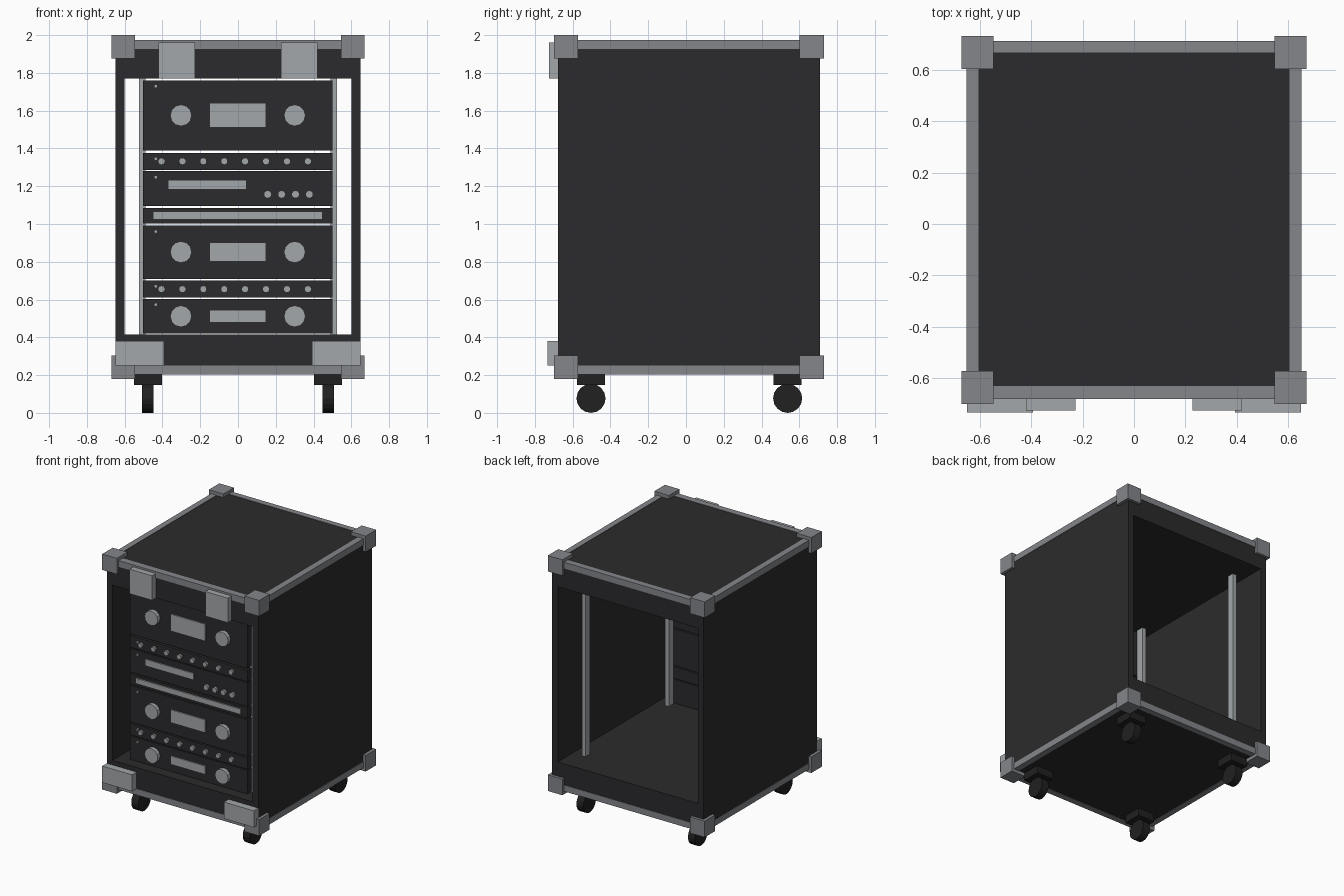
import bpy, math
from mathutils import Matrix

if "Cube" in bpy.data.objects:
    bpy.data.objects.remove(bpy.data.objects["Cube"])


def material(name, r, g, b):
    m = bpy.data.materials.new(name)
    m.diffuse_color = (r, g, b, 1)
    m.use_nodes = True
    m.node_tree.nodes["Principled BSDF"].inputs["Base Color"].default_value = m.diffuse_color
    return m


DARK = material("case_black", 0.024, 0.024, 0.026)
RUBBER = material("wheel_black", 0.015, 0.015, 0.015)
TRIM = material("aluminium", 0.23, 0.24, 0.255)
LIGHT = material("bright_metal", 0.37, 0.39, 0.40)


def box(name, x, y, z, mat):
    """Box from (min, max) ranges on each axis."""
    bpy.ops.mesh.primitive_cube_add(size=1)
    ob = bpy.context.object
    ob.name = name
    size = [r[1] - r[0] for r in (x, y, z)]
    mid = [(r[1] + r[0]) / 2 for r in (x, y, z)]
    ob.data.transform(Matrix.Translation(mid) @ Matrix.Diagonal((*size, 1)))
    ob.data.materials.append(mat)
    return ob


def disc(name, centre, radius, depth, sides, axis, mat):
    """Flat-sided cylinder lying along x or y."""
    rot = (0, math.pi / 2, 0) if axis == 'x' else (math.pi / 2, 0, 0)
    bpy.ops.mesh.primitive_cylinder_add(vertices=sides, radius=radius, depth=depth,
                                        location=centre, rotation=rot)
    ob = bpy.context.object
    ob.name = name
    ob.data.materials.append(mat)
    return ob


def span(a, b, side):
    return (a, b) if side > 0 else (-b, -a)


X, Y0, Y1 = 0.648, -0.677, 0.709
Z0, Z1 = 0.207, 1.972
FRONT = -0.60   # face of the rack units

# Case shell, open at front and back
box("case_base", (-X, X), (Y0, Y1), (Z0, 0.415), DARK)
box("case_lid", (-X, X), (Y0, Y1), (1.77, Z1), DARK)
for s in (-1, 1):
    box("case_side", span(0.6, X, s), (Y0, Y1), (0.415, 1.77), DARK)

# Edge trim around top and bottom
e = 0.003
for z in ((Z0 - e, 0.252), (1.927, Z1 + e)):
    for s in (-1, 1):
        box("side_trim", span(0.605, X + e, s), (Y0 - e, Y1 + e), z, TRIM)
    for y in ((Y0 - e, -0.63), (0.667, Y1 + e)):
        box("cross_trim", (-0.605, 0.605), y, z, TRIM)

# Corner protectors
for s in (-1, 1):
    for y in ((-0.70, -0.572), (0.602, 0.73)):
        for z in ((0.18, 0.305), (1.877, 2.0)):
            box("corner_block", span(0.546, 0.671, s), y, z, TRIM)

# Latches and lower front plates
for s in (-1, 1):
    box("front_latch", span(0.228, 0.42, s), (-0.725, Y0), (1.77, 1.96), LIGHT)
    box("front_plate", span(0.393, 0.648, s), (-0.733, Y0), (0.252, 0.38), LIGHT)

# Rack rails
for s in (-1, 1):
    for y in ((-0.55, -0.49), (0.47, 0.525)):
        box("rack_rail", span(0.49, 0.523, s), y, (0.415, 1.77), LIGHT)

# Casters
for s in (-1, 1):
    for y in (-0.503, 0.538):
        box("caster_mount", span(0.403, 0.55, s), (y - 0.074, y + 0.074), (0.147, 0.21), RUBBER)
        disc("caster_wheel", (s * 0.477, y, 0.077), 0.077, 0.06, 16, 'x', RUBBER)


# Rack unit details
def knob(x, z, radius, depth, sides):
    disc("knob", (x, FRONT - depth / 2, z), radius, depth, sides, 'y', LIGHT)


def screen(x0, x1, z0, z1):
    box("display", (x0, x1), (FRONT - 0.01, FRONT), (z0, z1), LIGHT)


# (kind, bottom, top, indicator height)
units = [("amp", 1.39, 1.76, 1.73), ("mixer", 1.287, 1.377, 1.345),
         ("player", 1.095, 1.28, 1.248), ("patch", 1.003, 1.085, 1.055),
         ("amp", 0.71, 0.993, 0.96), ("mixer", 0.61, 0.70, 0.67),
         ("amp", 0.42, 0.603, 0.573)]
for kind, z0, z1, zi in units:
    mid, h = (z0 + z1) / 2, z1 - z0
    box(kind + "_panel", (-0.502, 0.5), (FRONT, -0.55), (z0, z1), DARK)
    disc("indicator", (-0.435, FRONT - 0.006, zi), 0.01, 0.012, 8, 'y', LIGHT)
    if kind == "amp":
        screen(-0.15, 0.147, mid - h * 0.175, mid + h * 0.175)
        for x in (-0.302, 0.3):
            knob(x, mid, 0.057, 0.03, 12)
    elif kind == "mixer":
        for i in range(8):
            knob(-0.405 + i * 0.1107, mid, 0.019, 0.02, 10)
    elif kind == "player":
        screen(-0.37, 0.045, 1.183, 1.233)
        for i in range(4):
            knob(0.157 + i * 0.0737, 1.157, 0.021, 0.02, 10)
    else:
        screen(-0.45, 0.447, 1.024, 1.065)
